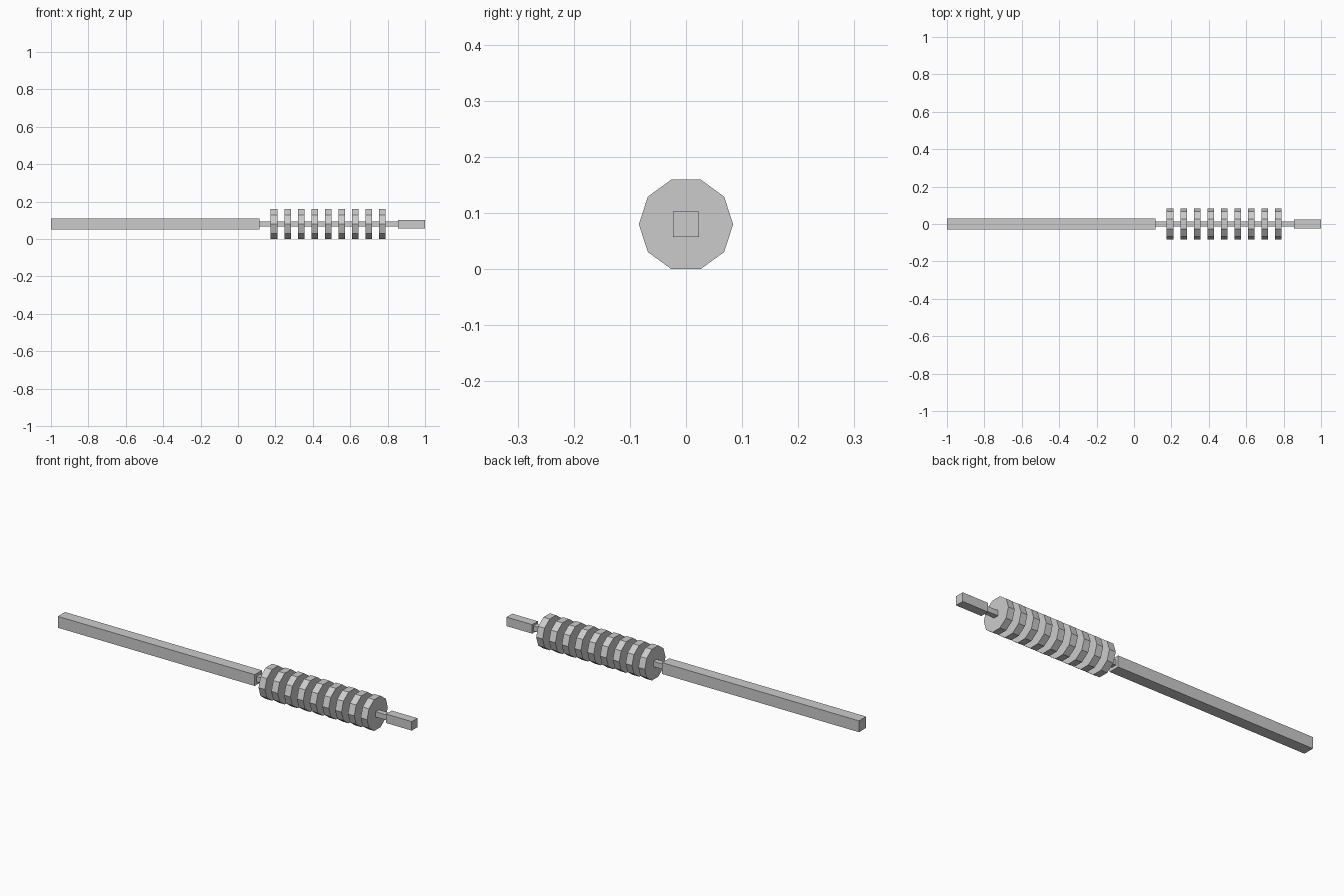
import bpy
from math import pi, cos

if "Cube" in bpy.data.objects:
    bpy.data.objects.remove(bpy.data.objects["Cube"])

R = 0.084                  # disc corner radius
AXIS_Z = R * cos(pi / 10)  # flat side of the discs rests on z = 0


def bar(name, x0, x1, size):
    """Square bar running along x."""
    bpy.ops.mesh.primitive_cube_add(size=1, location=((x0 + x1) / 2, 0, AXIS_Z))
    ob = bpy.context.object
    ob.name = name
    ob.scale = (x1 - x0, size, size)
    bpy.ops.object.transform_apply(location=False, rotation=False, scale=True)
    return ob


# Square handle, thin core rod and end tip
bar("handle", -1.0, 0.115, 0.058)
bar("core_rod", 0.115, 0.855, 0.027)
bar("end_tip", 0.855, 1.0, 0.046)

# Nine ten-sided discs, corners pointing to +y and -y
for i in range(9):
    bpy.ops.mesh.primitive_cylinder_add(
        vertices=10, radius=R, depth=0.036,
        location=(0.193 + i * 0.0723, 0, AXIS_Z), rotation=(0, pi / 2, 0))
    ob = bpy.context.object
    ob.name = f"disc_{i + 1}"
    bpy.ops.object.transform_apply(location=False, rotation=True, scale=False)
